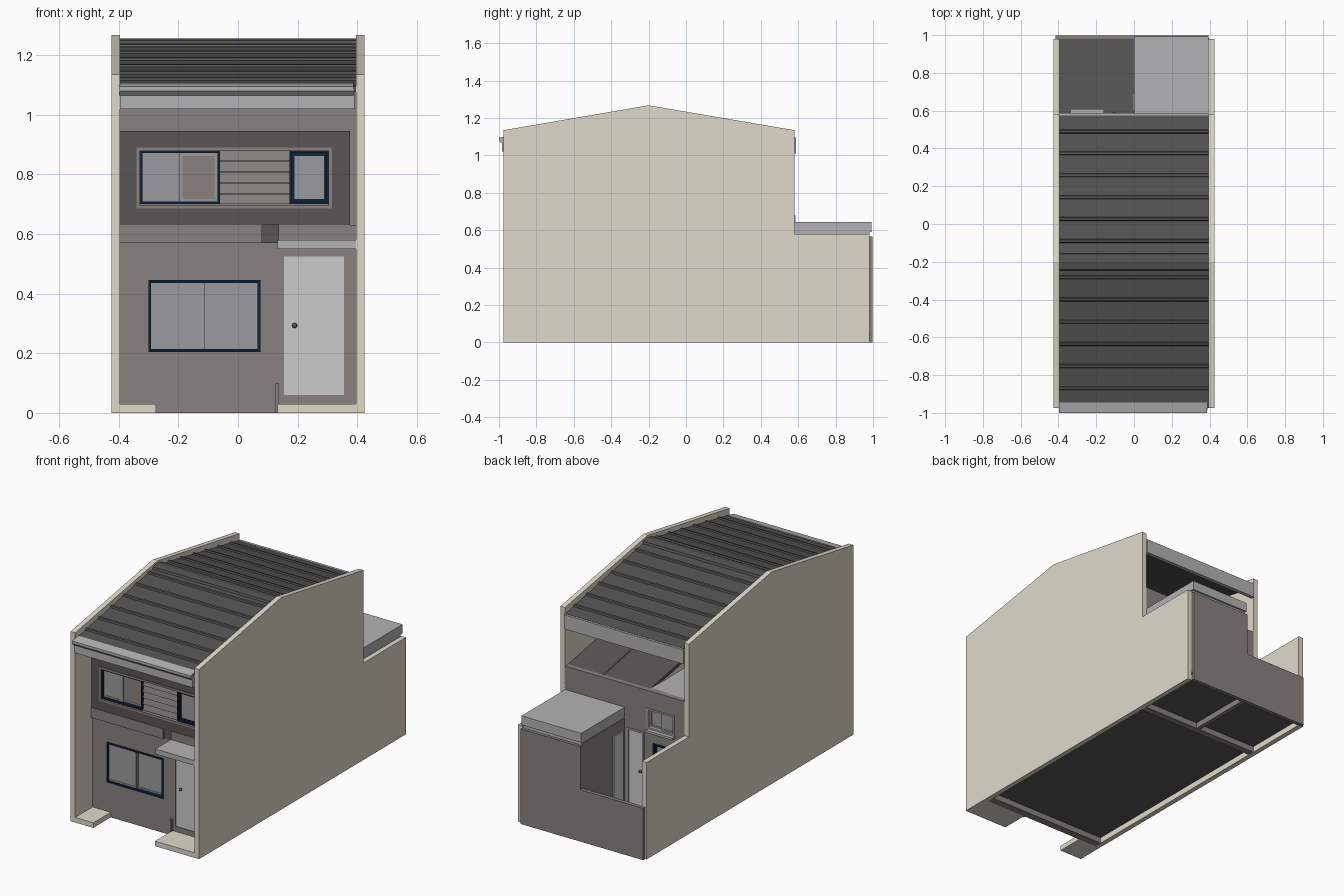
import bpy, bmesh, math

if "Cube" in bpy.data.objects:
    bpy.data.objects.remove(bpy.data.objects["Cube"])


def material(name, r, g, b):
    m = bpy.data.materials.new(name)
    m.diffuse_color = (r, g, b, 1)
    m.use_nodes = True
    m.node_tree.nodes["Principled BSDF"].inputs["Base Color"].default_value = m.diffuse_color
    return m


CREAM = material("cream_wall", 0.74, 0.70, 0.60)
TAUPE = material("taupe_render", 0.25, 0.225, 0.21)
DARK = material("dark_panel", 0.10, 0.09, 0.088)
ROOF = material("roof_sheet", 0.085, 0.085, 0.08)
FLOOR = material("floor_grey", 0.10, 0.10, 0.10)
LIGHT = material("light_grey", 0.45, 0.45, 0.46)
DOOR = material("door_grey", 0.58, 0.58, 0.58)
NAVY = material("navy_frame", 0.005, 0.018, 0.045)
GLASS = material("glass_grey", 0.33, 0.33, 0.34)


def finish(name, bm, mat):
    bmesh.ops.recalc_face_normals(bm, faces=bm.faces[:])
    me = bpy.data.meshes.new(name)
    bm.to_mesh(me)
    bm.free()
    ob = bpy.data.objects.new(name, me)
    bpy.context.collection.objects.link(ob)
    if mat:
        me.materials.append(mat)
    return ob


def extrude_x(name, pts, x0, x1, mat):
    """Prism from a (y, z) profile."""
    bm = bmesh.new()
    f = bm.faces.new([bm.verts.new((x0, y, z)) for y, z in pts])
    r = bmesh.ops.extrude_face_region(bm, geom=[f])
    bmesh.ops.translate(bm, vec=(x1 - x0, 0, 0),
                        verts=[v for v in r["geom"] if isinstance(v, bmesh.types.BMVert)])
    return finish(name, bm, mat)


def box(name, x0, x1, y0, y1, z0, z1, mat):
    return extrude_x(name, [(y0, z0), (y1, z0), (y1, z1), (y0, z1)], x0, x1, mat)


def wall(name, x0, x1, y0, y1, z0, z1, holes, mat):
    """Wall in the XZ plane with rectangular holes (x0, x1, z0, z1)."""
    xs = sorted({x0, x1, *[v for h in holes for v in h[:2]]})
    zs = sorted({z0, z1, *[v for h in holes for v in h[2:]]})
    bm = bmesh.new()
    grid = [[bm.verts.new((x, y0, z)) for z in zs] for x in xs]
    for i in range(len(xs) - 1):
        for j in range(len(zs) - 1):
            cx, cz = (xs[i] + xs[i + 1]) / 2, (zs[j] + zs[j + 1]) / 2
            if not any(a < cx < b and c < cz < d for a, b, c, d in holes):
                bm.faces.new([grid[i][j], grid[i + 1][j], grid[i + 1][j + 1], grid[i][j + 1]])
    r = bmesh.ops.extrude_face_region(bm, geom=bm.faces[:])
    bmesh.ops.translate(bm, vec=(0, y1 - y0, 0),
                        verts=[v for v in r["geom"] if isinstance(v, bmesh.types.BMVert)])
    return finish(name, bm, mat)


def frame(name, x0, x1, y0, y1, z0, z1, t, mat):
    wall(name, x0, x1, y0, y1, z0, z1, [(x0 + t, x1 - t, z0 + t, z1 - t)], mat)


def window(name, x0, x1, z0, z1, y, s, sashes=2, rim=NAVY, t=0.009):
    """Framed window on plane y; s is the outward direction along y."""
    frame(name + "_frame", x0, x1, y + s * 0.006, y - s * 0.03, z0, z1, t, rim)
    w = (x1 - x0 - 2 * t) / sashes
    for i in range(sashes):
        a, b = x0 + t + i * w, x0 + t + (i + 1) * w
        ys = y - s * (0.006 + 0.008 * (i % 2))
        frame(f"{name}_sash_{i}", a, b, ys, ys - s * 0.008, z0 + t, z1 - t, 0.009,
              GLASS if sashes == 2 else rim)
        box(f"{name}_glass_{i}", a + 0.008, b - 0.008, ys - s * 0.003, ys - s * 0.006,
            z0 + t + 0.008, z1 - t - 0.008, GLASS)


def knob(name, x, y, z):
    bm = bmesh.new()
    bmesh.ops.create_uvsphere(bm, u_segments=12, v_segments=8, radius=0.009)
    bmesh.ops.translate(bm, vec=(x, y, z), verts=bm.verts[:])
    for f in bm.faces:
        f.smooth = True
    finish(name, bm, DARK)


# gabled side walls
side = [(-0.975, 0), (0.98, 0), (0.98, 0.58), (0.58, 0.58), (0.58, 1.135), (-0.2, 1.268), (-0.975, 1.135)]
for nm, s in (("left", -1), ("right", 1)):
    extrude_x(nm + "_side_wall", side, s * 0.395, s * 0.425, CREAM)

# corrugated roof: two slopes with a raised rib at each lap
SLOPE = 0.15 / 0.78


def roof_z(y):
    return 1.245 - SLOPE * abs(y + 0.2)


ribs = [-0.87 + 0.1175 * i for i in range(6)] + [-0.16] + [-0.09 + 0.116 * i for i in range(6)]
top = [(-0.975, roof_z(-0.975))]
for r in ribs:
    if r < -0.2 or r > -0.15:
        for d, h in ((-0.010, 0), (-0.006, 0.008), (0.006, 0.008), (0.010, 0)):
            top.append((r + d, roof_z(r + d) + h))
    if abs(r + 0.2825) < 0.01:
        top += [(-0.245, roof_z(-0.245)), (-0.24, 1.249), (-0.2, 1.256), (-0.16, 1.249), (-0.155, roof_z(-0.155))]
top.append((0.575, roof_z(0.575)))
under = [(0.575, roof_z(0.575) - 0.02), (-0.2, 1.225), (-0.975, roof_z(-0.975) - 0.02)]
extrude_x("roof", top + under, -0.397, 0.397, ROOF)

# fascias and front gutter
box("front_fascia", -0.395, 0.39, -0.985, -0.965, 1.02, 1.09, LIGHT)
extrude_x("front_gutter", [(-1.0, 1.08), (-0.985, 1.065), (-0.945, 1.075), (-0.945, 1.106), (-1.0, 1.095)],
          -0.397, 0.387, LIGHT)
box("back_fascia", -0.395, 0.395, 0.565, 0.588, 1.01, 1.095, LIGHT)

# front facade
FY = -0.81
lower_win = (-0.3, 0.075, 0.205, 0.445)
upper_bay = (-0.34, 0.315, 0.685, 0.89)
front_door = (0.155, 0.355, 0.06, 0.525)
wall("front_wall", -0.397, 0.397, FY, FY + 0.045, 0, 1.1, [lower_win, upper_bay, front_door], TAUPE)
wall("upper_dark_cladding", -0.395, 0.375, FY - 0.012, FY, 0.63, 0.945, [upper_bay], DARK)
box("storey_band", -0.395, 0.08, FY - 0.015, FY, 0.57, 0.63, TAUPE)
box("band_recess", 0.08, 0.135, FY - 0.006, FY, 0.57, 0.63, DARK)
box("storey_band_right", 0.135, 0.395, FY - 0.015, FY, 0.58, 0.63, TAUPE)
window("lower_window", *lower_win, FY, -1)

# upper window bay with slats between two windows
frame("bay_trim", *upper_bay[:2], FY - 0.016, FY + 0.02, *upper_bay[2:], 0.011, TAUPE)
box("bay_back", -0.33, 0.305, FY + 0.012, FY + 0.03, 0.695, 0.88, TAUPE)
for i in range(5):
    z = 0.70 + i * 0.0365
    extrude_x(f"bay_slat_{i}", [(FY + 0.013, z), (FY - 0.002, z), (FY + 0.006, z + 0.033), (FY + 0.013, z + 0.033)],
              -0.06, 0.172, TAUPE)
window("upper_window_wide", -0.33, -0.06, 0.70, 0.88, FY - 0.004, -1)
window("upper_window_narrow", 0.172, 0.306, 0.70, 0.88, FY - 0.004, -1, sashes=1)

# front door, canopy and steps
box("front_door", *front_door[:2], FY + 0.004, FY + 0.03, *front_door[2:], DOOR)
box("front_door_rail", 0.175, 0.335, FY + 0.001, FY + 0.006, 0.503, 0.507, DOOR)
knob("front_door_knob", 0.19, FY - 0.006, 0.293)
box("door_canopy", 0.133, 0.395, -0.972, FY, 0.55, 0.58, LIGHT)
box("door_step", 0.133, 0.395, -0.975, FY, 0, 0.03, CREAM)
box("left_step", -0.395, -0.275, -0.975, FY, 0, 0.03, CREAM)
box("door_kerb", 0.125, 0.137, FY - 0.012, FY, 0, 0.10, TAUPE)

# ground floor slab, raised between the wall footings
box("ground_floor", -0.397, 0.397, FY + 0.02, 0.985, 0.035, 0.055, FLOOR)

# back wall of the main block with its openings
BY = 0.58
back_win = (-0.33, -0.15, 0.56, 0.68)
back_door = (-0.13, -0.015, 0.06, 0.53)
bath_win = (-0.30, -0.19, 0.36, 0.48)
wall("back_main_wall", -0.397, 0.397, BY, BY - 0.04, 0, 0.785, [back_win, back_door, bath_win], TAUPE)
window("back_window", *back_win, BY, 1, rim=LIGHT)
window("back_small_window", *bath_win, BY, 1, sashes=1, rim=NAVY)
box("back_window_sill", -0.335, -0.16, BY, 0.61, 0.547, 0.56, LIGHT)
frame("back_door_frame", *back_door[:2], BY + 0.006, BY - 0.03, *back_door[2:], 0.01, LIGHT)
box("back_door", -0.12, -0.025, BY - 0.02, BY - 0.006, 0.06, 0.522, DOOR)
knob("back_door_knob", -0.107, BY + 0.005, 0.29)

# sloped inner ceiling and flat ledge behind the rear opening
extrude_x("inner_ceiling", [(0.55, 0.785), (-0.2, 0.925), (-0.2, 0.905), (0.55, 0.765)], -0.15, 0.397, DARK)
extrude_x("ceiling_strip", [(0.55, 0.79), (-0.2, 0.93), (-0.2, 0.905), (0.55, 0.765)], 0.158, 0.166, TAUPE)
box("inner_ledge", -0.397, -0.15, -0.2, 0.55, 0.765, 0.785, LIGHT)

# rear boundary wall, annex and its flat roof
box("annex_back_wall", 0, 0.395, 0.975, 0.998, 0, 0.568, TAUPE)
box("yard_back_wall", -0.415, 0, 0.975, 0.998, 0, 0.31, TAUPE)
box("annex_side_wall", 0, 0.025, BY, 0.98, 0, 0.58, TAUPE)
box("annex_door", -0.006, 0.004, 0.60, 0.69, 0.06, 0.51, DOOR)
box("annex_roof_base", 0.004, 0.39, BY, 0.98, 0.565, 0.60, LIGHT)
box("annex_roof_slab", 0, 0.394, BY, 0.992, 0.59, 0.645, LIGHT)
